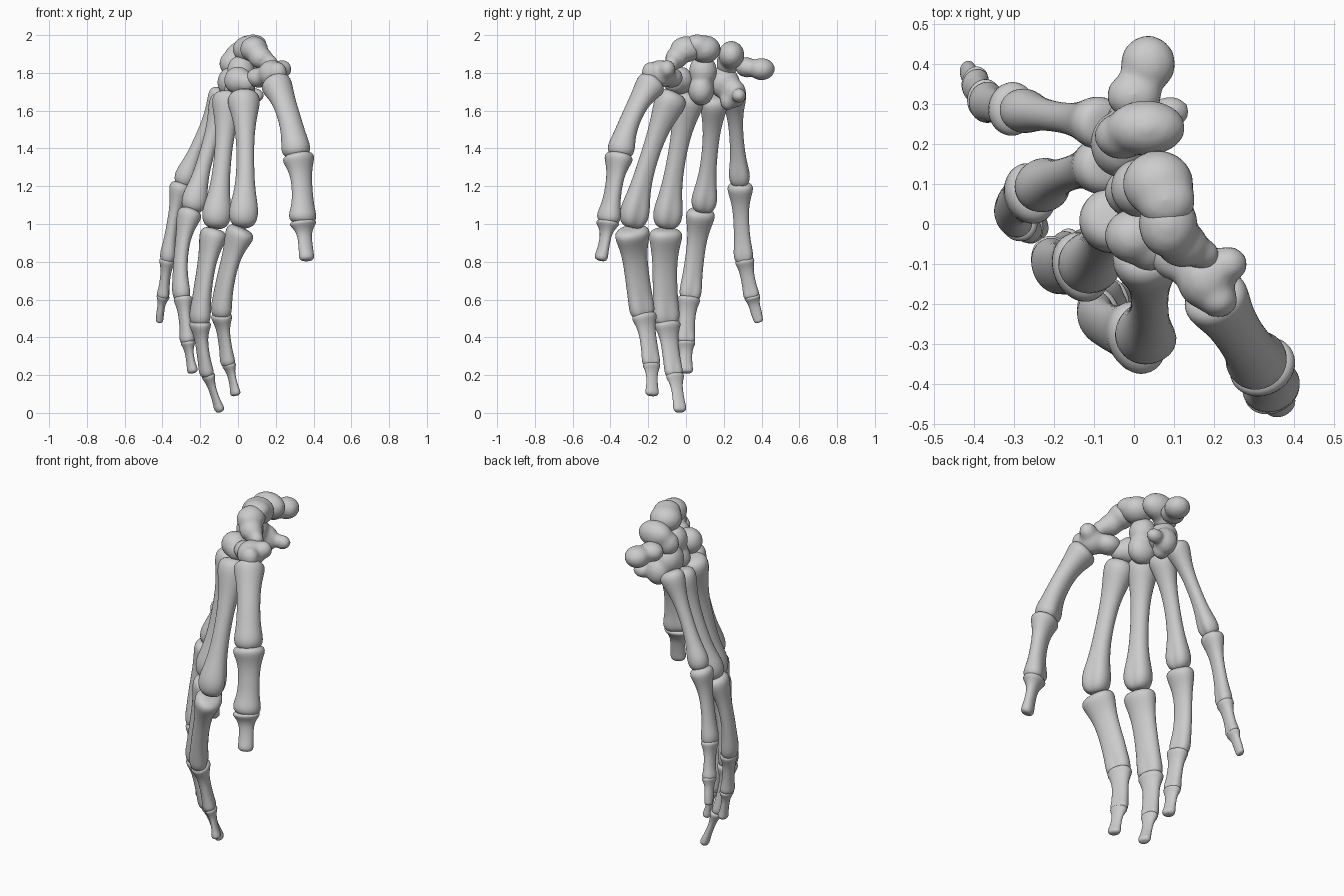
import bpy, bmesh, math
from mathutils import Vector, Matrix

PALM_HINT = Vector((0.5, 0.85, 0))
SEG = 20

# position along bone, overall size, share of base / head swelling
LONG = [(0, .45, 1, 0), (.015, .8, 1, 0), (.05, .98, 1, 0), (.10, 1, .95, 0), (.17, 1, .62, 0),
        (.27, 1, .22, 0), (.40, 1, 0, 0), (.55, 1, 0, 0), (.67, 1, 0, .15), (.77, 1, 0, .5),
        (.85, 1, 0, .95), (.91, 1, 0, 1.05), (.96, .9, 0, 1), (.99, .65, 0, 1), (1, .35, 0, 1)]


def finish(ob, levels):
    for p in ob.data.polygons:
        p.use_smooth = True
    if levels:
        m = ob.modifiers.new("smooth_surface", 'SUBSURF')
        m.levels = m.render_levels = levels


def make_object(name, bm):
    me = bpy.data.meshes.new(name)
    bm.to_mesh(me)
    bm.free()
    ob = bpy.data.objects.new(name, me)
    bpy.context.collection.objects.link(ob)
    return ob


def bone(name, pts, lateral, radii, depth=.8, notch=.2):
    """Swept bone through three points with swollen base and two-lobed head."""
    a, b, c = map(Vector, pts)
    rb, rs, rh = radii
    # mid parameter follows chord lengths
    k = (b - a).length / ((b - a).length + (c - b).length)

    def path(t):
        return (a * ((t - k) * (t - 1) / k) + b * (t * (t - 1) / (k * (k - 1)))
                + c * (t * (t - k) / (1 - k)))

    bm = bmesh.new()
    rings = []
    for t, size, wb, wh in LONG:
        axis = (path(t + .02) - path(t - .02)).normalized()
        lat = Vector(lateral + (0,))
        lat = (lat - axis * lat.dot(axis)).normalized()
        palm = axis.cross(lat)
        if palm.dot(PALM_HINT) < 0:
            palm.negate()
        r = size * (rs + (rb - rs) * wb + (rh - rs) * wh)
        ring = []
        for i in range(SEG):
            th = 2 * math.pi * i / SEG
            s = math.sin(th)
            # palmar groove between condyles, slight flattening along the shaft
            groove = 1 - (notch * min(wh, 1) + .08) * max(s, 0) ** 6
            d = depth + (.12 * max(wb, min(wh, 1)))
            ring.append(bm.verts.new(path(t) + lat * r * math.cos(th) * groove
                                     + palm * r * d * s * groove))
        rings.append(ring)
    for r0, r1 in zip(rings, rings[1:]):
        for i in range(SEG):
            j = (i + 1) % SEG
            bm.faces.new((r0[i], r0[j], r1[j], r1[i]))
    bm.faces.new(rings[0][::-1])
    bm.faces.new(rings[-1])
    bmesh.ops.recalc_face_normals(bm, faces=bm.faces[:])
    finish(make_object(name, bm), 1)


def carpal(name, lumps):
    """Wrist bone: ellipsoids fused and smoothed into one lump."""
    bm = bmesh.new()
    for x, y, z, rx, ry, rz in lumps:
        bmesh.ops.create_icosphere(bm, subdivisions=3, radius=1,
                                   matrix=Matrix.Translation((x, y, z)) @ Matrix.Diagonal((rx, ry, rz, 1)))
    ob = make_object(name, bm)
    m = ob.modifiers.new("fuse", 'REMESH')
    m.mode = 'VOXEL'
    m.voxel_size = .012
    m.use_smooth_shade = True
    s = ob.modifiers.new("soften", 'SMOOTH')
    s.factor = .5
    s.iterations = 8
    finish(ob, 0)


# thumb
L = (.9, .43)
bone("thumb_metacarpal", [(.19, -.165, 1.76), (.275, -.295, 1.55), (.312, -.348, 1.35)], L, (.085, .063, .078), .85)
bone("thumb_proximal_phalanx", [(.315, -.35, 1.375), (.34, -.385, 1.18), (.34, -.41, 1.0)], L, (.088, .058, .075), .75)
bone("thumb_distal_phalanx", [(.342, -.412, 1.02), (.355, -.43, .91), (.365, -.453, .805)], L, (.075, .04, .042), .7, .05)

# index finger
L = (-.4, .92)
bone("index_metacarpal", [(.03, -.06, 1.70), (.04, -.19, 1.37), (.03, -.287, .98)], L, (.085, .05, .078), .95)
bone("index_proximal_phalanx", [(.025, -.287, .98), (-.055, -.262, .75), (-.088, -.225, .5)], L, (.097, .068, .07), .68)
bone("index_middle_phalanx", [(-.088, -.225, .53), (-.072, -.2, .39), (-.048, -.182, .245)], L, (.07, .047, .05), .68)
bone("index_distal_phalanx", [(-.05, -.183, .265), (-.03, -.18, .18), (-.01, -.18, .09)], L, (.05, .032, .037), .6, .05)

# middle finger
L = (-.35, .94)
bone("middle_metacarpal", [(-.045, .025, 1.70), (-.08, -.05, 1.35), (-.115, -.105, .975)], L, (.085, .05, .078), .95)
bone("middle_proximal_phalanx", [(-.12, -.105, .975), (-.175, -.112, .73), (-.2, -.1, .46)], L, (.092, .068, .073), .68)
bone("middle_middle_phalanx", [(-.2, -.1, .49), (-.188, -.083, .34), (-.158, -.06, .19)], L, (.073, .048, .05), .68)
bone("middle_distal_phalanx", [(-.16, -.06, .21), (-.13, -.045, .11), (-.092, -.03, .005)], L, (.05, .032, .036), .6, .05)

# ring finger
L = (-.3, .95)
bone("ring_metacarpal", [(-.06, .15, 1.68), (-.165, .125, 1.37), (-.24, .088, 1.06)], L, (.075, .043, .068), .95)
bone("ring_proximal_phalanx", [(-.245, .082, 1.08), (-.3, .05, .85), (-.29, .018, .59)], L, (.08, .052, .06), .72)
bone("ring_middle_phalanx", [(-.29, .018, .62), (-.28, .005, .49), (-.262, 0, .365)], L, (.062, .045, .05), .72)
bone("ring_distal_phalanx", [(-.265, 0, .385), (-.255, 0, .3), (-.236, 0, .21)], L, (.052, .034, .038), .65, .05)

# little finger
L = (.1, .99)
bone("little_metacarpal", [(-.07, .25, 1.71), (-.195, .268, 1.45), (-.295, .287, 1.2)], L, (.068, .038, .056), .95)
bone("little_proximal_phalanx", [(-.295, .287, 1.22), (-.345, .293, 1.0), (-.37, .308, .79)], L, (.07, .042, .052), .78)
bone("little_middle_phalanx", [(-.37, .308, .82), (-.385, .328, .71), (-.394, .35, .605)], L, (.053, .038, .043), .75)
bone("little_distal_phalanx", [(-.393, .348, .625), (-.408, .367, .55), (-.415, .387, .478)], L, (.045, .03, .026), .7, .05)

# wrist bones
carpal("scaphoid", [(.085, .0, 1.925, .075, .085, .07), (.12, -.05, 1.88, .065, .06, .06),
                    (.17, -.075, 1.85, .045, .04, .045)])
carpal("lunate", [(.06, .1, 1.925, .09, .085, .075), (.08, .06, 1.95, .075, .07, .055)])
carpal("triquetrum", [(.03, .24, 1.895, .1, .07, .075), (-.03, .22, 1.85, .07, .06, .07)])
carpal("pisiform", [(.035, .4, 1.82, .07, .072, .06), (.0, .32, 1.83, .07, .06, .055)])
carpal("hamate", [(-.035, .2, 1.75, .075, .085, .085), (.0, .26, 1.69, .07, .06, .075),
                  (.09, .28, 1.68, .05, .04, .04), (.0, .22, 1.65, .05, .04, .05)])
carpal("capitate", [(.015, .09, 1.81, .075, .075, .085), (.01, .08, 1.71, .085, .07, .085)])
carpal("trapezoid", [(.0, -.03, 1.76, .075, .07, .075), (.04, -.06, 1.75, .06, .06, .06)])
carpal("trapezium", [(.18, -.135, 1.795, .075, .08, .075), (.235, -.1, 1.82, .05, .045, .05),
                     (.11, -.08, 1.775, .07, .065, .055), (.21, -.19, 1.8, .05, .045, .06)])
